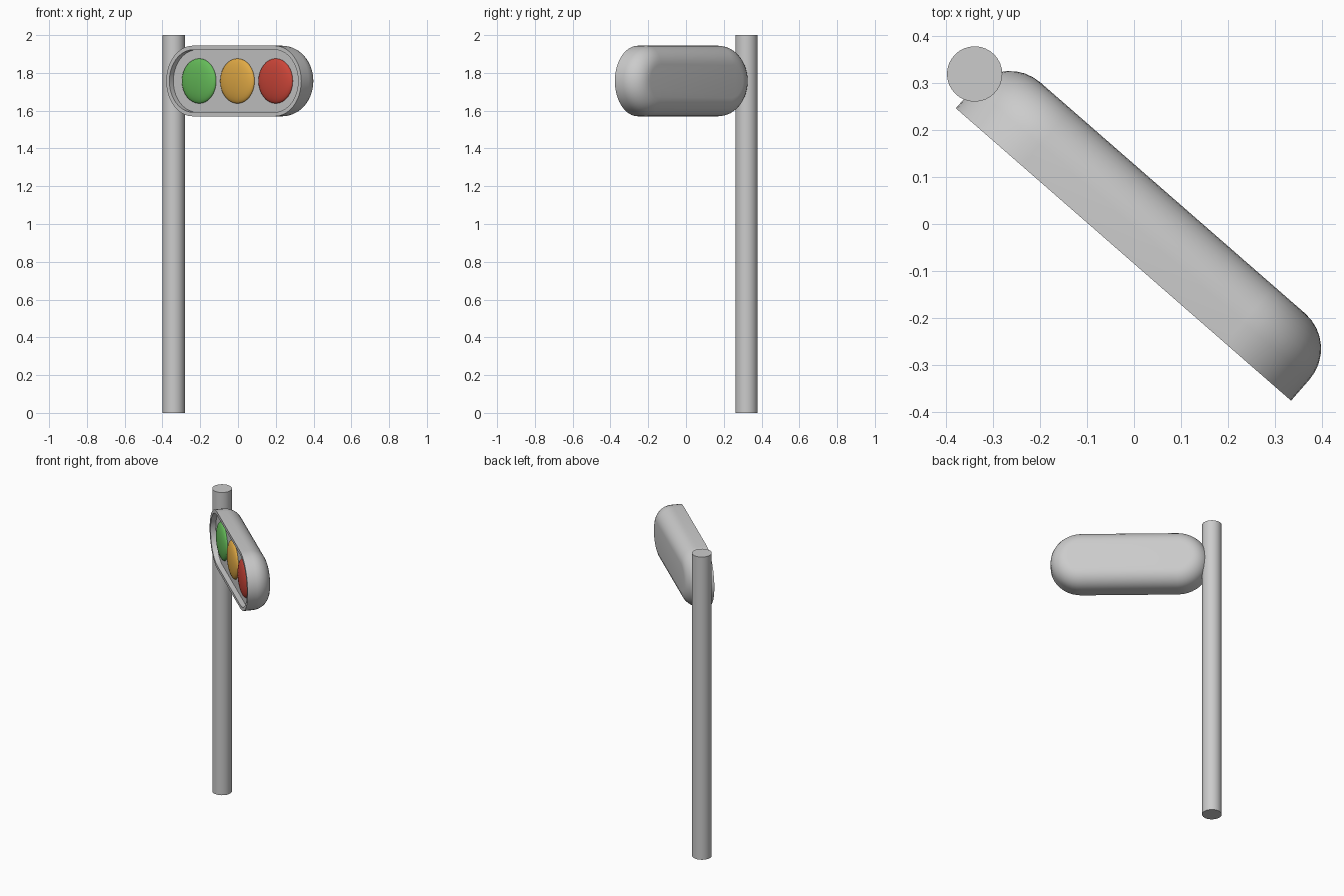
import bpy, bmesh, math
from mathutils import Matrix

if "Cube" in bpy.data.objects:
    bpy.data.objects.remove(bpy.data.objects["Cube"])

HALF_LEN, HALF_H, EDGE_R, DEPTH = 0.4745, 0.187, 0.10, 0.16
PLACE = Matrix.Translation((-0.0225, -0.065, 1.757)) @ Matrix.Rotation(math.radians(-41.1), 4, 'Z')


def smooth(obj):
    bpy.ops.object.select_all(action='DESELECT')
    obj.select_set(True)
    bpy.context.view_layer.objects.active = obj
    bpy.ops.object.shade_smooth_by_angle(angle=math.radians(35))


def stadium(inset, depth, n=20):
    """Pill-shaped loop in the local xz plane."""
    r, c = HALF_H - inset, HALF_LEN - HALF_H
    pts = []
    for side in (1, -1):
        for i in range(n + 1):
            a = -math.pi / 2 + math.pi * i / n
            pts.append((side * (c + r * math.cos(a)), depth, side * r * math.sin(a)))
    return pts


# Signal housing: recessed front panel, rim, side wall, rounded back
profile = [(0.022, 0.032), (0.022, 0.0), (0.0, 0.0), (0.0, DEPTH - EDGE_R)]
for i in range(1, 9):
    a = math.pi / 2 * i / 8
    profile.append((EDGE_R * (1 - math.cos(a)), DEPTH - EDGE_R + EDGE_R * math.sin(a)))
bm = bmesh.new()
rings = [[bm.verts.new(p) for p in stadium(*s)] for s in profile]
for a, b in zip(rings, rings[1:]):
    for i in range(len(a)):
        j = (i + 1) % len(a)
        bm.faces.new((a[i], a[j], b[j], b[i]))
bm.faces.new(rings[0])
bm.faces.new(rings[-1])
bmesh.ops.recalc_face_normals(bm, faces=bm.faces)
mesh = bpy.data.meshes.new("signal_housing")
bm.to_mesh(mesh)
bm.free()
housing = bpy.data.objects.new("signal_housing", mesh)
bpy.context.collection.objects.link(housing)
housing.matrix_world = PLACE
smooth(housing)

# Lamps: flattened domes set in the recess
lamps = [("green_lamp", -0.269, (0.13, 0.50, 0.10, 1)),
         ("amber_lamp", 0.0, (0.75, 0.40, 0.06, 1)),
         ("red_lamp", 0.269, (0.60, 0.06, 0.04, 1))]
for name, x, color in lamps:
    bpy.ops.mesh.primitive_uv_sphere_add(segments=32, ring_count=16, radius=1)
    lamp = bpy.context.object
    lamp.name = name
    lamp.matrix_world = (PLACE @ Matrix.Translation((x, 0.03, 0))
                         @ Matrix.Diagonal((0.119, 0.03, 0.119, 1)))
    mat = bpy.data.materials.new(name)
    mat.diffuse_color = color
    mat.use_nodes = True
    mat.node_tree.nodes["Principled BSDF"].inputs["Base Color"].default_value = mat.diffuse_color
    lamp.data.materials.append(mat)
    smooth(lamp)

# Pole
bpy.ops.mesh.primitive_cylinder_add(vertices=32, radius=0.059, depth=2, location=(-0.34, 0.32, 1))
pole = bpy.context.object
pole.name = "pole"
smooth(pole)
